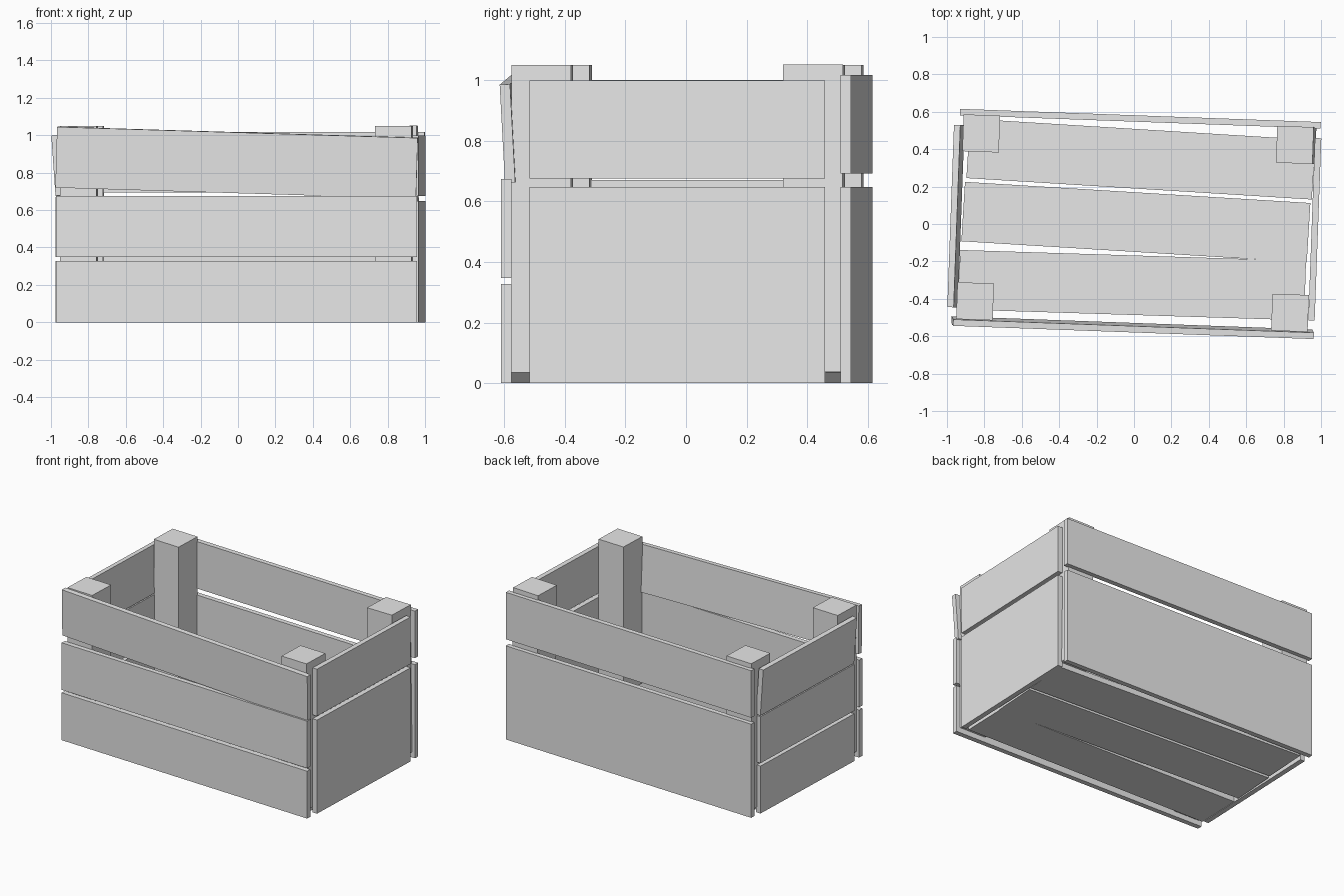
import bpy
from math import radians
from mathutils import Matrix, Vector

if "Cube" in bpy.data.objects:
    bpy.data.objects.remove(bpy.data.objects["Cube"], do_unlink=True)

wood = bpy.data.materials.new("grey wood")
wood.use_nodes = True
GREY = (0.8, 0.8, 0.8, 1.0)
wood.diffuse_color = GREY
wood.node_tree.nodes["Principled BSDF"].inputs["Base Color"].default_value = GREY

THICK = 0.034
YAW = -2.1  # whole crate sits slightly turned
TURN = Matrix.Rotation(radians(YAW), 4, 'Z')


def plank(name, size, centre, pitch=0, lean=0, yaw=0, frame=TURN):
    """Box with its own tilt (degrees about x, y, z), placed in the crate frame."""
    bpy.ops.mesh.primitive_cube_add(size=1)
    ob = bpy.context.object
    ob.name = name
    ob.data.materials.append(wood)
    tilt = (Matrix.Rotation(radians(yaw), 4, 'Z')
            @ Matrix.Rotation(radians(lean), 4, 'Y')
            @ Matrix.Rotation(radians(pitch), 4, 'X'))
    ob.data.transform(Matrix.Diagonal(Vector((*size, 1))))
    ob.matrix_world = frame @ Matrix.Translation(centre) @ tilt
    return ob


def long_board(name, y, low, high, **tilt):
    plank(name, (1.93, THICK, high - low), (0.013, y, (low + high) / 2), **tilt)


def end_board(name, x, low, high, **tilt):
    plank(name, (THICK, 0.975, high - low), (x, 0.007, (low + high) / 2), **tilt)


# Front: three boards, the top one loose and crooked
long_board("front_board_lower", -0.558, 0, 0.328)
long_board("front_board_middle", -0.558, 0.348, 0.674)
long_board("front_board_top", -0.554, 0.691, 1.016, pitch=3, lean=1.75)

# Back: one tall panel and a top board
long_board("back_panel_lower", 0.564, 0, 0.648)
long_board("back_board_top", 0.564, 0.693, 1.018)

# Right end: one tall panel and a top board
end_board("right_panel_lower", 0.967, 0, 0.648)
end_board("right_board_top", 0.967, 0.675, 1.0)

# Left end: three boards, the top one leaning outwards
end_board("left_board_lower", -0.943, 0, 0.328)
end_board("left_board_middle", -0.943, 0.348, 0.67)
end_board("left_board_top", -0.953, 0.677, 1.0, lean=-4)

# Corner posts standing on the floor
for side, x in (("left", -0.834), ("right", 0.851)):
    for face, y in (("front", -0.444), ("back", 0.454)):
        lean = -0.8 if (side, face) == ("right", "back") else 0
        plank(f"{face}_{side}_post", (0.195, 0.197, 1.014),
              (x, y, 0.543), lean=lean)

# Floor boards, each laid at its own slight angle
floor = [("back", 0.037, 0.347, -3.55), ("middle", 0.010, 0.010, -3.5),
         ("front", -0.010, -0.327, -1.8)]
for name, x, y, yaw in floor:
    plank(f"floor_board_{name}", (1.85, 0.318, 0.036), (x, y, 0.019),
          yaw=yaw, frame=Matrix())
